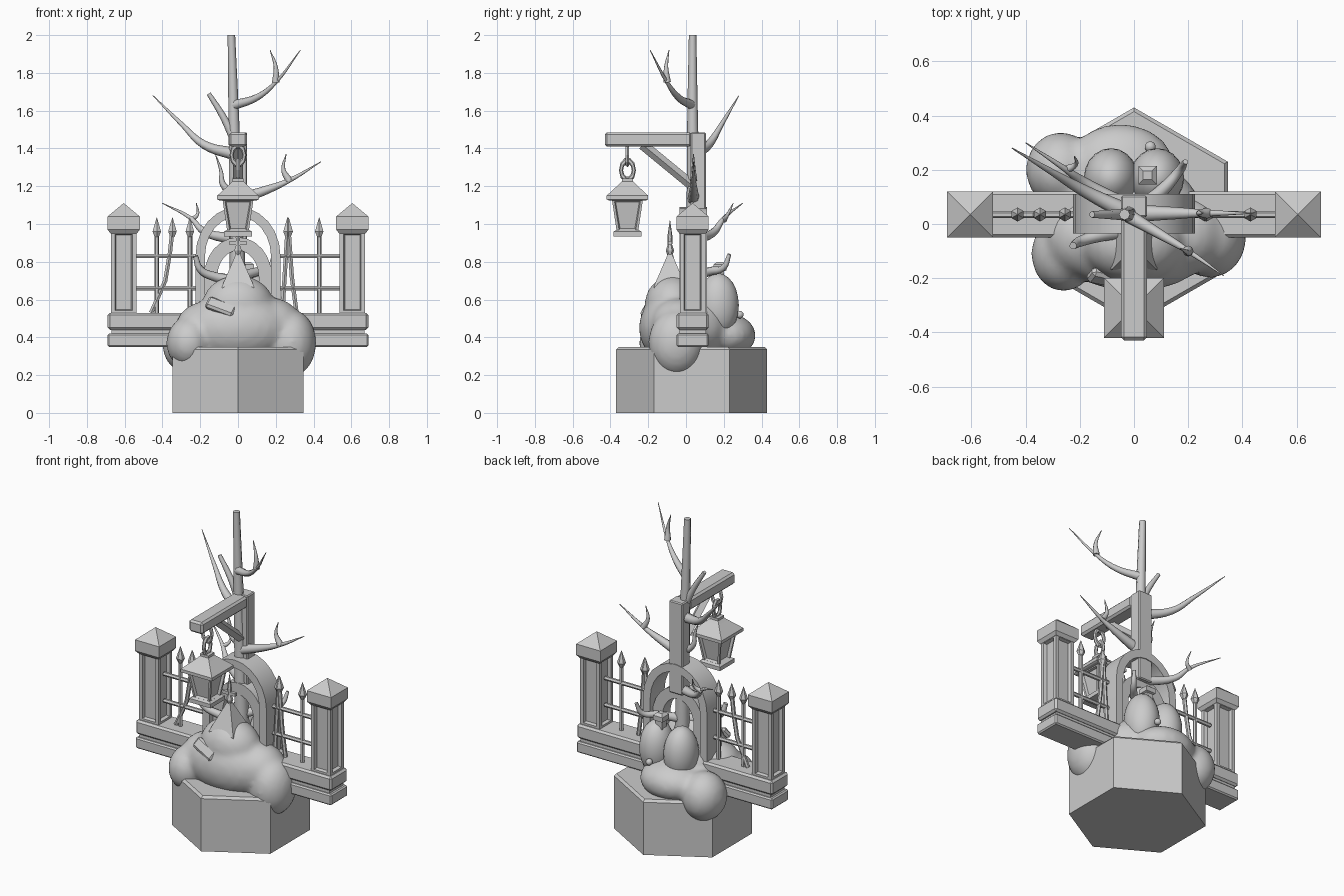
import bpy, bmesh, math
from mathutils import Vector, Matrix

if "Cube" in bpy.data.objects:
    bpy.data.objects.remove(bpy.data.objects["Cube"])

stone = bpy.data.materials.new("stone_grey")
stone.diffuse_color = (0.6, 0.6, 0.6, 1)
stone.use_nodes = True
stone.node_tree.nodes["Principled BSDF"].inputs["Base Color"].default_value = stone.diffuse_color


def finish(name, bm, smooth=None):
    bmesh.ops.recalc_face_normals(bm, faces=bm.faces)
    me = bpy.data.meshes.new(name)
    bm.to_mesh(me)
    bm.free()
    me.materials.append(stone)
    ob = bpy.data.objects.new(name, me)
    bpy.context.collection.objects.link(ob)
    if smooth:
        bpy.ops.object.select_all(action='DESELECT')
        ob.select_set(True)
        bpy.context.view_layer.objects.active = ob
        bpy.ops.object.shade_smooth_by_angle(angle=math.radians(smooth))
    return ob


def box(name, x, y, z, bevel=0.0):
    """Box from (min, max) pairs."""
    bm = bmesh.new()
    c = [(a + b) / 2 for a, b in (x, y, z)]
    s = [b - a for a, b in (x, y, z)]
    bmesh.ops.create_cube(bm, size=1, matrix=Matrix.Translation(c) @ Matrix.Diagonal((*s, 1)))
    if bevel:
        bmesh.ops.bevel(bm, geom=bm.edges[:], offset=bevel, segments=1, affect='EDGES')
    return finish(name, bm)


def lathe(name, x, y, rings, n=4, panels=None):
    """Stack of n-sided rings (half width, z); panels = (inset, depth) on side faces."""
    bm = bmesh.new()
    k = 1 / math.cos(math.pi / 4) if n == 4 else 1
    off = math.pi / 4 if n == 4 else math.pi / 2
    loops = [[bm.verts.new((x + r * k * math.cos(off + i * math.tau / n),
                            y + r * k * math.sin(off + i * math.tau / n), z))
              for i in range(n)] for r, z in rings]
    sides = []
    for a, b in zip(loops, loops[1:]):
        for i in range(n):
            j = (i + 1) % n
            sides.append(bm.faces.new((a[i], a[j], b[j], b[i])))
    bm.faces.new(loops[0][::-1])
    bm.faces.new(loops[-1])
    if panels:
        bm.normal_update()
        bmesh.ops.inset_individual(bm, faces=sides, thickness=panels[0], depth=0)
        bmesh.ops.inset_individual(bm, faces=sides, thickness=0.008, depth=-panels[1])
    return finish(name, bm)


def tube(name, pts, r0, r1, sides=8, smooth=True):
    """Tapered tube through points."""
    cu = bpy.data.curves.new(name, 'CURVE')
    cu.dimensions = '3D'
    cu.bevel_depth = 1
    cu.bevel_resolution = sides // 2 - 2
    cu.use_fill_caps = True
    cu.resolution_u = 5
    sp = cu.splines.new('BEZIER' if smooth else 'POLY')
    plist = sp.bezier_points if smooth else sp.points
    plist.add(len(pts) - 1)
    for i, (p, co) in enumerate(zip(plist, pts)):
        p.co = co if smooth else (*co, 1)
        p.radius = r0 + (r1 - r0) * i / (len(pts) - 1)
        if smooth:
            p.handle_left_type = p.handle_right_type = 'AUTO'
    tmp = bpy.data.objects.new(name + "_path", cu)
    bpy.context.collection.objects.link(tmp)
    dg = bpy.context.evaluated_depsgraph_get()
    me = bpy.data.meshes.new_from_object(tmp.evaluated_get(dg))
    bpy.data.objects.remove(tmp)
    bm = bmesh.new()
    bm.from_mesh(me)
    return finish(name, bm, 50)


def blobs(name, items, voxel=None):
    """Ellipsoids (centre, radii), optionally fused into one soft mass."""
    bm = bmesh.new()
    for x, y, z, a, b, c in items:
        bmesh.ops.create_icosphere(bm, subdivisions=3, radius=1,
                                   matrix=Matrix.Translation((x, y, z)) @ Matrix.Diagonal((a, b, c, 1)))
    ob = finish(name, bm, 60)
    if voxel:
        m = ob.modifiers.new("fuse", 'REMESH')
        m.mode, m.voxel_size, m.use_smooth_shade = 'VOXEL', voxel, True
        s = ob.modifiers.new("soften", 'SMOOTH')
        s.factor, s.iterations = 0.5, 6


def arch(name, hw, spring, top, band, y0, y1, foot):
    """Arched band with straight legs, extruded along y."""
    def outline(w, t):
        pts = [(-w, foot)]
        for i in range(13):
            a = math.pi * (1 - i / 12)
            pts.append((w * math.cos(a), spring + (t - spring) * math.sin(a)))
        return pts + [(w, foot)]
    bm = bmesh.new()
    out, inn = outline(hw, top), outline(hw - band, top - band)
    rows = [[bm.verts.new((x, y, z)) for x, z in o]
            for o, y in ((out, y0), (out, y1), (inn, y1), (inn, y0))]
    for k in range(4):
        a, b = rows[k], rows[(k + 1) % 4]
        for i in range(len(a) - 1):
            bm.faces.new((a[i], a[i + 1], b[i + 1], b[i]))
    for e in (0, -1):
        bm.faces.new([r[e] for r in rows])
    finish(name, bm, 30)


def link(name, z, turn):
    bm = bmesh.new()
    n, m = 10, 6
    grid = [[bm.verts.new((0, 0, 0)) for _ in range(m)] for _ in range(n)]
    for i in range(n):
        a = i * math.tau / n
        for j in range(m):
            b = j * math.tau / m
            r = 0.034 + 0.011 * math.cos(b)
            p = Vector((r * math.cos(a), 0.011 * math.sin(b), 1.5 * r * math.sin(a)))
            grid[i][j].co = Matrix.Rotation(turn, 3, 'Z') @ p + Vector((0, -0.31, z))
    for i in range(n):
        for j in range(m):
            bm.faces.new((grid[i][j], grid[(i + 1) % n][j],
                          grid[(i + 1) % n][(j + 1) % m], grid[i][(j + 1) % m]))
    finish(name, bm)


# Hexagonal pedestal
lathe("pedestal", 0, 0.03, [(0.4, 0), (0.4, 0.335), (0.385, 0.35)], 6)

# Low wall with a groove
box("wall_footing", (-0.69, 0.69), (-0.05, 0.12), (0.35, 0.42), 0.008)
box("wall_core", (-0.67, 0.67), (-0.035, 0.105), (0.41, 0.45))
box("wall_top", (-0.69, 0.69), (-0.05, 0.12), (0.44, 0.53), 0.012)

# Gate pillars with recessed panels and pyramid caps
for side, s in (("left", -1), ("right", 1)):
    lathe(side + "_pillar", s * 0.605, 0.035, [(0.068, 0.52), (0.068, 0.97)], 4, (0.032, 0.02))
    lathe(side + "_pillar_cap", s * 0.605, 0.035,
          [(0.07, 0.95), (0.085, 0.97), (0.085, 1.04), (0.001, 1.11)])
    for z in (0.66, 0.83):
        tube(side + "_rail", [(s * 0.2, 0.035, z), (s * 0.545, 0.035, z)], 0.013, 0.013, 6, False)

# Fence bars, some bent, with pointed tips
bars = [[(-0.43, 0.53), (-0.43, 0.97)], [(-0.46, 0.53), (-0.385, 0.7), (-0.36, 0.85), (-0.347, 0.97)],
        [(-0.255, 0.53), (-0.255, 0.97)], [(0.235, 0.53), (0.262, 0.97)],
        [(0.31, 0.53), (0.285, 0.72), (0.268, 0.97)], [(0.43, 0.53), (0.43, 0.97)]]
for b in bars:
    tube("fence_bar", [(x, 0.035, z) for x, z in b], 0.013, 0.013, 6, False)
    lathe("fence_tip", b[-1][0], 0.035, [(0.012, 0.93), (0.026, 0.96), (0.001, 1.035)], 6)

# Double arch in the middle
arch("outer_arch", 0.225, 0.83, 1.09, 0.05, -0.035, 0.11, 0.5)
arch("inner_arch", 0.18, 0.72, 0.93, 0.07, 0.0, 0.08, 0.5)

# Lamp post, beam and brace
box("post", (-0.048, 0.048), (0.025, 0.105), (0.9, 1.485), 0.006)
box("beam", (-0.048, 0.048), (-0.43, 0.03), (1.41, 1.485), 0.012)
tube("brace", [(0, -0.23, 1.42), (0, 0.05, 1.19)], 0.027, 0.027, 4, False)

# Hanging lantern
link("chain_upper", 1.365, 0)
link("chain_lower", 1.285, math.pi / 2)
lathe("lantern_roof", 0, -0.31, [(0.1, 1.125), (0.11, 1.13), (0.11, 1.15), (0.045, 1.21), (0.03, 1.225), (0.03, 1.24)])
lathe("lantern_body", 0, -0.31, [(0.056, 0.955), (0.082, 1.13)], 4, (0.018, 0.015))
lathe("lantern_base", 0, -0.31, [(0.074, 0.935), (0.074, 0.96), (0.06, 0.968)])

# Bare tree
tube("trunk", [(0.0, 0.04, 0.6), (-0.01, 0.04, 1.1), (-0.022, 0.035, 1.55), (-0.035, 0.035, 2.0)], 0.045, 0.02)
branches = {
    "upper_branch": ([(-0.02, 0.03, 1.63), (0.1, -0.04, 1.67), (0.2, -0.1, 1.75), (0.33, -0.19, 1.92)], 0.026),
    "upper_twig": ([(0.2, -0.1, 1.75), (0.2, -0.105, 1.83), (0.17, -0.09, 1.92)], 0.02),
    "left_branch": ([(-0.02, 0.04, 1.37), (-0.18, 0.12, 1.42), (-0.3, 0.19, 1.53), (-0.45, 0.28, 1.68)], 0.033),
    "right_branch": ([(0, 0.04, 1.13), (0.15, 0.04, 1.18), (0.27, 0.04, 1.23), (0.44, 0.04, 1.33)], 0.033),
    "right_twig": ([(0.27, 0.04, 1.23), (0.24, 0.04, 1.29), (0.255, 0.04, 1.37)], 0.02),
    "low_branch": ([(-0.02, 0.06, 0.92), (-0.18, 0.15, 0.96), (-0.25, 0.2, 1.03), (-0.4, 0.3, 1.11)], 0.03),
    "low_twig": ([(-0.25, 0.2, 1.02), (-0.215, 0.22, 1.05), (-0.22, 0.25, 1.11)], 0.016),
    "small_branch": ([(-0.01, 0.04, 1.15), (-0.08, 0.04, 1.21), (-0.09, 0.04, 1.28), (-0.12, 0.04, 1.37)], 0.024),
}
for name, (pts, r) in branches.items():
    tube(name, pts, r, 0.002)
tube("stub_branch", [(-0.02, 0.035, 1.45), (-0.08, 0.035, 1.57), (-0.155, 0.035, 1.69)], 0.024, 0.012)
tube("front_root", [(0, -0.02, 0.7), (-0.12, -0.04, 0.72), (-0.2, -0.065, 0.76), (-0.225, -0.08, 0.83)], 0.03, 0.014)
tube("back_root", [(0, 0.04, 0.72), (0.11, 0.13, 0.75), (0.17, 0.2, 0.77), (0.19, 0.23, 0.84)], 0.03, 0.01)

# Soft earth mound spilling over the pedestal
blobs("mound", [(0, -0.07, 0.45, 0.29, 0.18, 0.19), (0, -0.07, 0.57, 0.19, 0.15, 0.16),
                (0.28, -0.05, 0.37, 0.135, 0.15, 0.18), (0.18, -0.04, 0.46, 0.16, 0.15, 0.15),
                (-0.26, -0.11, 0.37, 0.12, 0.14, 0.14), (-0.17, -0.05, 0.45, 0.16, 0.15, 0.14),
                (-0.27, 0.2, 0.36, 0.13, 0.14, 0.15), (-0.05, 0.21, 0.41, 0.2, 0.16, 0.12),
                (0, 0.04, 0.45, 0.25, 0.2, 0.18)], 0.018)
blobs("back_boulders", [(s * 0.085, 0.17, 0.57, 0.1, 0.11, 0.17) for s in (-1, 1)])
blobs("pebbles", [(0.345, -0.14, 0.39, 0.018, 0.02, 0.02), (-0.33, -0.17, 0.42, 0.018, 0.02, 0.02),
                  (0.06, 0.285, 0.52, 0.02, 0.02, 0.02)])

# Broken slab on the front of the mound
slab = box("broken_slab", (-0.08, 0.08), (-0.02, 0.02), (-0.035, 0.035), 0.012)
slab.location, slab.rotation_euler = (-0.09, -0.2, 0.56), (-0.6, 0.35, -0.2)

# Small spire in front and finial block behind
lathe("spire_base", 0, -0.085, [(0.085, 0.655), (0.085, 0.67), (0.02, 0.82), (0.012, 0.84)])
lathe("spire_point", 0, -0.085, [(0.012, 0.83), (0.022, 0.86), (0.012, 0.89), (0.014, 0.93), (0.001, 1.02)], 6)
box("spire_cross", (-0.045, 0.045), (-0.095, -0.075), (0.89, 0.91))
lathe("back_finial", 0.05, 0.18, [(0.022, 0.68), (0.022, 0.75), (0.034, 0.755), (0.034, 0.785), (0.016, 0.8)])
